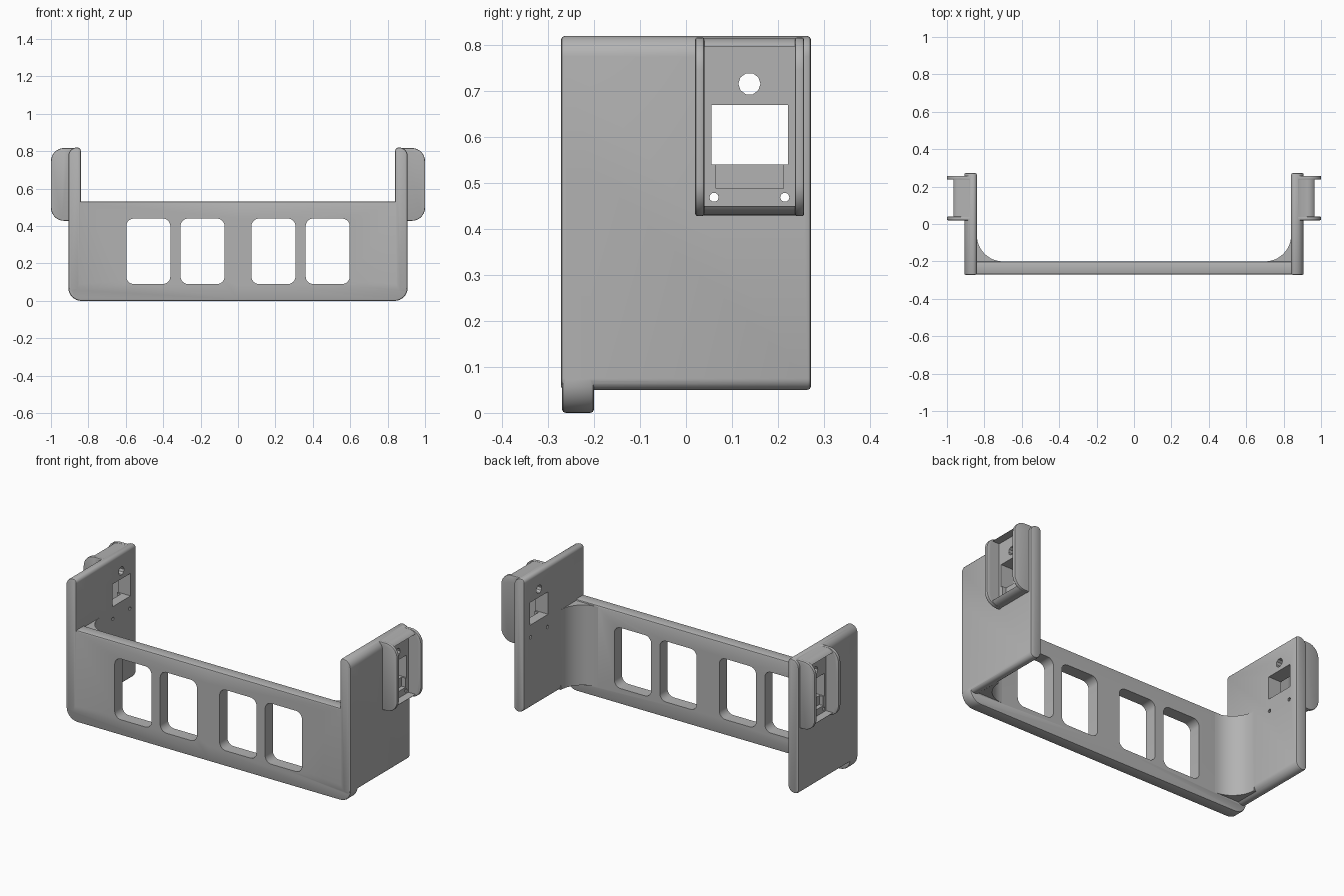
import bpy, bmesh
from math import cos, sin, pi
from mathutils import Vector

if "Cube" in bpy.data.objects:
    bpy.data.objects.remove(bpy.data.objects["Cube"])

grey = bpy.data.materials.new("plain grey")
grey.use_nodes = True
COLOUR = (0.45, 0.45, 0.45, 1)
grey.diffuse_color = COLOUR
grey.node_tree.nodes["Principled BSDF"].inputs["Base Color"].default_value = COLOUR


def rounded(u0, u1, v0, v1, radii, steps=8):
    """Rectangle outline; radii run from lower left, counterclockwise."""
    pts = []
    corners = [(u0, v0, 1, 1), (u1, v0, -1, 1), (u1, v1, -1, -1), (u0, v1, 1, -1)]
    for i, ((u, v, su, sv), r) in enumerate(zip(corners, radii)):
        if r == 0:
            pts.append((u, v))
            continue
        for k in range(steps + 1):
            a = pi + i * pi / 2 + k / steps * pi / 2
            pts.append((u + su * r + r * cos(a), v + sv * r + r * sin(a)))
    return pts


def circle(u, v, r, n):
    return [(u + r * cos(2 * pi * k / n), v + r * sin(2 * pi * k / n)) for k in range(n)]


def prism(name, outline, axis, lo, hi, bevel=0):
    """Extrude a flat outline along one axis, softening both end rims."""
    place = {"x": lambda u, v, w: (w, u, v),
             "y": lambda u, v, w: (u, w, v),
             "z": lambda u, v, w: (u, v, w)}[axis]
    bm = bmesh.new()
    cap = bm.faces.new([bm.verts.new(place(u, v, lo)) for u, v in outline])
    moved = bmesh.ops.extrude_face_region(bm, geom=[cap], use_keep_orig=True)["geom"]
    shift = Vector(place(0, 0, hi - lo))
    bmesh.ops.translate(bm, verts=[g for g in moved if isinstance(g, bmesh.types.BMVert)], vec=shift)
    bmesh.ops.recalc_face_normals(bm, faces=bm.faces)
    if bevel:
        k = "xyz".index(axis)
        rims = [e for e in bm.edges if abs(e.verts[0].co[k] - e.verts[1].co[k]) < 1e-6]
        bmesh.ops.bevel(bm, geom=rims, offset=bevel, segments=2, profile=0.5, affect="EDGES")
    mesh = bpy.data.meshes.new(name)
    bm.to_mesh(mesh)
    bm.free()
    mesh.materials.append(grey)
    obj = bpy.data.objects.new(name, mesh)
    bpy.context.collection.objects.link(obj)
    return obj


def apply_all(obj):
    bpy.context.view_layer.update()
    graph = bpy.context.evaluated_depsgraph_get()
    mesh = bpy.data.meshes.new_from_object(obj.evaluated_get(graph))
    obj.modifiers.clear()
    obj.data = mesh


def combine(obj, other, operation):
    mod = obj.modifiers.new("combine", "BOOLEAN")
    mod.operation, mod.object, mod.solver = operation, other, "EXACT"
    apply_all(obj)
    bpy.data.objects.remove(other)


# Front wall with a rounded lower corner, one half plus overlap
frame = prism("bracket_frame", rounded(-0.2, 0.907, 0, 0.53, (0, 0.07, 0, 0)), "y", -0.27, -0.2, 0.008)

# Side plate with softened top and bottom
plate = prism("side_plate", rounded(0.84, 0.907, 0.05, 0.82, (0.04, 0.025, 0.045, 0.02)), "y", -0.272, 0.272, 0.008)
combine(frame, plate, "UNION")

# Curved gusset between wall and plate
R = 0.14
arc = [(0.84 - R + R * sin(k * pi / 24), -0.2 + R - R * cos(k * pi / 24)) for k in range(13)]
gusset = prism("gusset", arc + [(0.87, -0.2 + R), (0.87, -0.23), (0.84 - R, -0.23)], "z", 0.06, 0.522)
combine(frame, gusset, "UNION")

# Connector housing: block with a pocket and two taller cheeks
housing = prism("connector_housing", rounded(0.87, 0.976, 0.43, 0.815, (0, 0.05, 0.05, 0)), "y", 0.028, 0.247)
for lo, hi in ((0.02, 0.04), (0.237, 0.257)):
    cheek = prism("cheek", rounded(0.875, 1.0, 0.428, 0.817, (0, 0.07, 0.07, 0)), "y", lo, hi, 0.005)
    combine(housing, cheek, "UNION")
combine(frame, housing, "UNION")
pocket = prism("pocket", rounded(0.04, 0.237, 0.45, 0.797, (0, 0, 0, 0)), "x", 0.92, 1.1)
combine(frame, pocket, "DIFFERENCE")

# Socket opening, shallow step, cable hole and screw holes
square = (0, 0, 0, 0)
cuts = [(rounded(0.055, 0.222, 0.54, 0.67, square), 0.8),
        (rounded(0.065, 0.212, 0.488, 0.545, square), 0.895),
        (circle(0.138, 0.716, 0.024, 10), 0.8),
        (circle(0.061, 0.469, 0.01, 10), 0.8),
        (circle(0.215, 0.469, 0.01, 10), 0.8)]
for outline, depth in cuts:
    combine(frame, prism("opening", outline, "x", depth, 0.96), "DIFFERENCE")

# Wall windows
for x in (0.072, 0.362):
    window = prism("window", rounded(x, x + 0.235, 0.09, 0.44, (0.04,) * 4), "y", -0.4, -0.1)
    combine(frame, window, "DIFFERENCE")

# Mirror the half to the other side
mirror = frame.modifiers.new("mirror", "MIRROR")
mirror.use_bisect_axis[0] = True
mirror.use_clip = True
apply_all(frame)

bpy.context.view_layer.objects.active = frame
frame.select_set(True)
bpy.ops.object.shade_smooth_by_angle(angle=0.6)
